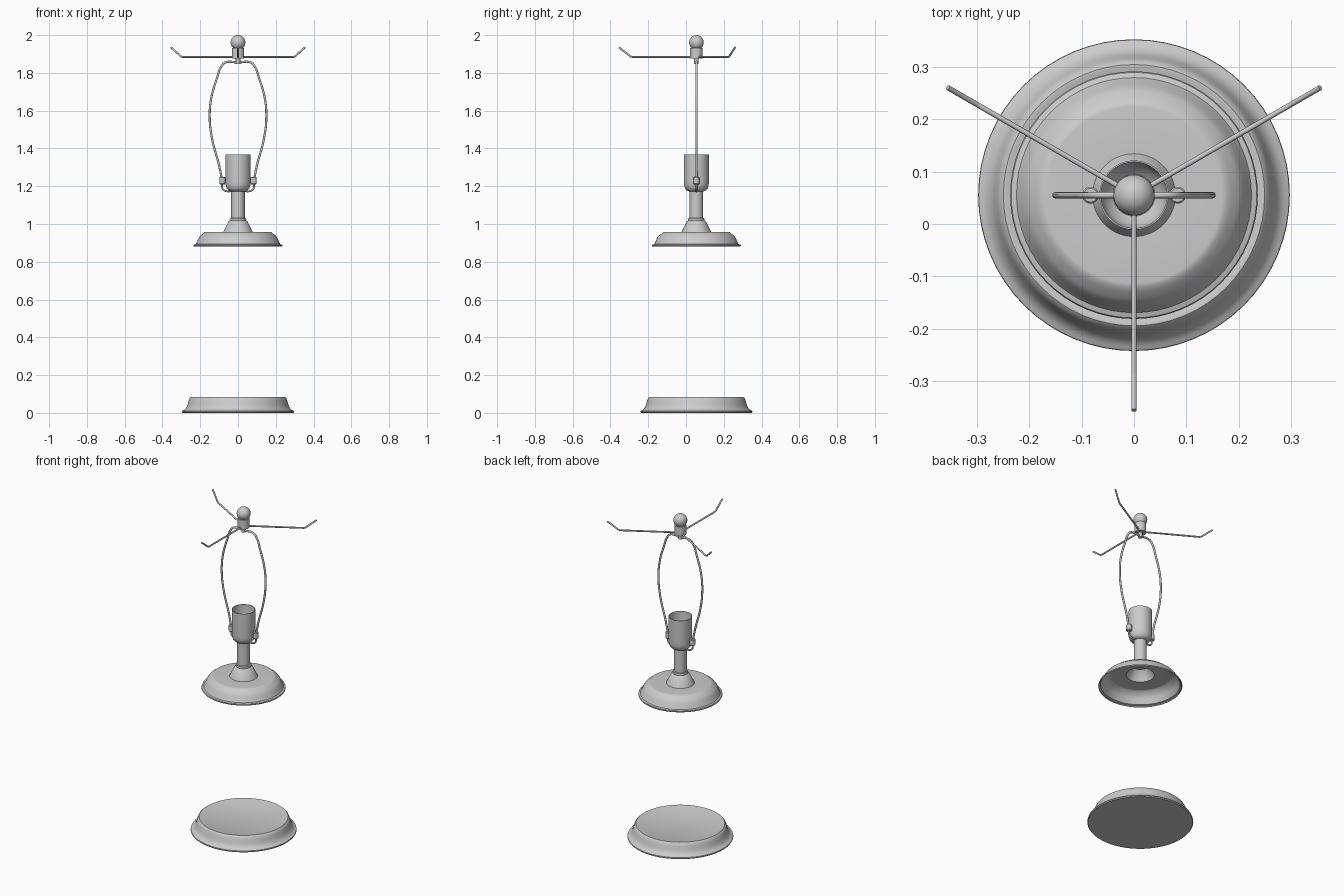
import bpy, bmesh, math
from mathutils import Vector

if "Cube" in bpy.data.objects:
    bpy.data.objects.remove(bpy.data.objects["Cube"], do_unlink=True)

AXIS_Y = 0.055


def add_object(name, bm, angle=35):
    bmesh.ops.recalc_face_normals(bm, faces=bm.faces)
    mesh = bpy.data.meshes.new(name)
    bm.to_mesh(mesh)
    bm.free()
    obj = bpy.data.objects.new(name, mesh)
    bpy.context.collection.objects.link(obj)
    bpy.ops.object.select_all(action="DESELECT")
    obj.select_set(True)
    bpy.context.view_layer.objects.active = obj
    bpy.ops.object.shade_smooth_by_angle(angle=math.radians(angle))
    return obj


def lathe(name, profile, x=0, steps=64):
    """Revolve (radius, height) points around a vertical axis."""
    bm = bmesh.new()
    verts = [bm.verts.new((r, 0, z)) for r, z in profile]
    edges = [bm.edges.new(pair) for pair in zip(verts, verts[1:])]
    bmesh.ops.spin(bm, geom=verts + edges, cent=(0, 0, 0), axis=(0, 0, 1),
                   angle=math.tau, steps=steps)
    bmesh.ops.remove_doubles(bm, verts=bm.verts, dist=1e-5)
    bmesh.ops.translate(bm, verts=bm.verts, vec=(x, AXIS_Y, 0))
    return add_object(name, bm)


def rod(name, points, radius, smooth=False):
    """Round wire along a path given relative to the lamp axis."""
    curve = bpy.data.curves.new(name, "CURVE")
    curve.dimensions = "3D"
    curve.bevel_depth = radius
    curve.bevel_resolution = 3
    curve.use_fill_caps = True
    curve.resolution_u = 10
    if smooth:
        spline = curve.splines.new("BEZIER")
        spline.bezier_points.add(len(points) - 1)
        for bp, p in zip(spline.bezier_points, points):
            bp.co = p
            bp.handle_left_type = bp.handle_right_type = "AUTO"
    else:
        spline = curve.splines.new("POLY")
        spline.points.add(len(points) - 1)
        for sp, p in zip(spline.points, points):
            sp.co = (*p, 1)
    obj = bpy.data.objects.new(name, curve)
    obj.location.y = AXIS_Y
    bpy.context.collection.objects.link(obj)
    return obj


# Solid bottom plate
lathe("bottom_plate", [
    (0, 0), (0.293, 0), (0.297, 0.005), (0.296, 0.01), (0.288, 0.014),
    (0.281, 0.018), (0.272, 0.03), (0.266, 0.045), (0.261, 0.065),
    (0.255, 0.079), (0.249, 0.084), (0.243, 0.084), (0.236, 0.081), (0, 0.081)])

# Hollow cap with its conical neck, open underneath
cap = lathe("cap_shell", [
    (0.233, 0.88), (0.236, 0.885), (0.234, 0.89), (0.224, 0.893),
    (0.217, 0.905), (0.209, 0.925), (0.198, 0.94), (0.185, 0.949),
    (0.176, 0.957), (0.168, 0.958), (0.079, 0.956), (0.073, 0.968),
    (0.05, 1.014), (0.04, 1.02)])

# Collar and stem
lathe("stem_collar", [(0.034, 1.016), (0.042, 1.016), (0.044, 1.022),
                      (0.042, 1.03), (0.036, 1.032)])
lathe("stem", [(0, 1.014), (0.036, 1.014), (0.036, 1.185), (0, 1.185)])

# Open bulb socket with a rounded bottom
lathe("bulb_socket", [
    (0, 1.172), (0.038, 1.172), (0.05, 1.177), (0.06, 1.188), (0.065, 1.205),
    (0.066, 1.22), (0.066, 1.368), (0.063, 1.368), (0.063, 1.22),
    (0.055, 1.195), (0.04, 1.182), (0, 1.182)])

# Harp wire, saddle arms and ferrules
half = [(0.084, 1.23), (0.1, 1.31), (0.137, 1.45), (0.15, 1.565),
        (0.141, 1.67), (0.112, 1.77), (0.088, 1.835), (0.068, 1.855)]
path = [(x, 0, z) for x, z in half]
path += [(0, 0, 1.855)] + [(-x, 0, z) for x, _, z in reversed(path)]
rod("harp_wire", path, 0.006, smooth=True)
for side, sign in (("left", 1), ("right", -1)):
    rod(f"saddle_arm_{side}",
        [(sign * x, 0, z) for x, z in
         [(0.03, 1.174), (0.062, 1.174), (0.08, 1.184), (0.085, 1.215)]],
        0.005, smooth=True)
    lathe(f"ferrule_{side}", [
        (0, 1.21), (0.013, 1.21), (0.016, 1.214), (0.016, 1.246),
        (0.013, 1.25), (0, 1.25)], x=sign * 0.083, steps=24)

# Hub, threaded post and ball finial
lathe("hub", [(0.011, 1.876), (0.033, 1.876), (0.033, 1.933), (0.011, 1.933)])
lathe("hub_post", [(0, 1.846), (0.012, 1.846), (0.012, 1.94), (0, 1.94)], steps=24)
BALL = 0.039
lathe("ball_finial", [
    (BALL * math.sin(a), 2 - BALL - BALL * math.cos(a))
    for a in (math.pi * i / 20 for i in range(21))])

# Three shade arms with upturned tips
for name, degrees in (("front", 270), ("back_left", 30), ("back_right", 150)):
    d = Vector((math.cos(math.radians(degrees)), math.sin(math.radians(degrees)), 0))
    rod(f"shade_arm_{name}",
        [d * r + Vector((0, 0, z)) for r, z in
         [(0.02, 1.884), (0.338, 1.884), (0.348, 1.887), (0.4, 1.928), (0.41, 1.935)]],
        0.005)
